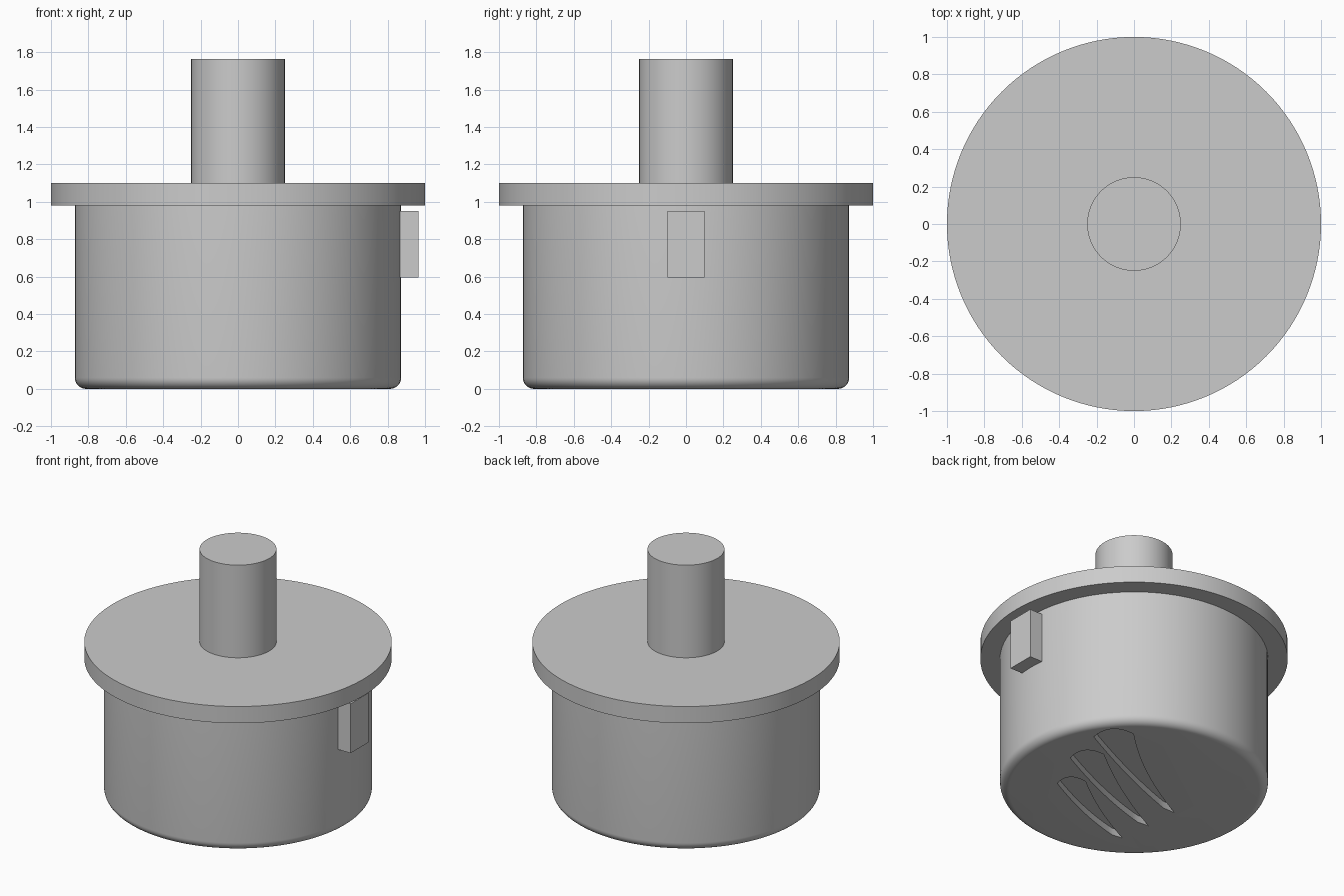
import bpy
import bmesh
import math
from mathutils import Vector

if "Cube" in bpy.data.objects:
    bpy.data.objects.remove(bpy.data.objects["Cube"])

grey = bpy.data.materials.new("plain grey")
grey.use_nodes = True
colour = (0.6, 0.6, 0.6, 1)
grey.diffuse_color = colour
grey.node_tree.nodes["Principled BSDF"].inputs["Base Color"].default_value = colour


def finish(name, bm):
    """Turn a bmesh into a named grey object."""
    bmesh.ops.recalc_face_normals(bm, faces=bm.faces)
    mesh = bpy.data.meshes.new(name)
    bm.to_mesh(mesh)
    bm.free()
    mesh.materials.append(grey)
    obj = bpy.data.objects.new(name, mesh)
    bpy.context.collection.objects.link(obj)
    return obj


def activate(obj):
    bpy.ops.object.select_all(action='DESELECT')
    obj.select_set(True)
    bpy.context.view_layer.objects.active = obj


def lathe(name, profile, segments=128):
    """Revolve (radius, z) points and close both ends with flat caps."""
    bm = bmesh.new()
    rings = []
    for r, z in profile:
        angles = [math.tau * i / segments for i in range(segments)]
        rings.append([bm.verts.new((r * math.cos(a), r * math.sin(a), z)) for a in angles])
    for low, high in zip(rings, rings[1:]):
        for i in range(segments):
            j = (i + 1) % segments
            bm.faces.new((low[i], low[j], high[j], high[i]))
    bm.faces.new(rings[0])
    bm.faces.new(rings[-1])
    return finish(name, bm)


def arc_through(a, m, b, steps=14):
    """Quadratic curve through three points, leaving out the last one."""
    a, m, b = Vector(a), Vector(m), Vector(b)
    c = 2 * m - (a + b) / 2
    ts = [i / steps for i in range(steps)]
    return [(1 - t) ** 2 * a + 2 * t * (1 - t) * c + t * t * b for t in ts]


def groove_cutter(left, left_mid, tip, right_mid, right, cap, depth=0.05):
    """Curved, tapering blade that cuts a pocket into the underside."""
    blunt = Vector(tip) + Vector((0.03, -0.02))
    outline = arc_through(left, left_mid, blunt)
    outline += arc_through(tip, right_mid, right)
    outline += arc_through(right, cap, left)
    bm = bmesh.new()
    face = bm.faces.new([bm.verts.new((p.x, p.y, -0.1)) for p in outline])
    top = bmesh.ops.extrude_face_region(bm, geom=[face])["geom"]
    verts = [v for v in top if isinstance(v, bmesh.types.BMVert)]
    bmesh.ops.translate(bm, verts=verts, vec=(0, 0, 0.1 + depth))
    return finish("groove_cutter", bm)


# Round body with a filleted lower rim
R, FILLET = 0.872, 0.06
rim = [math.pi / 2 * i / 8 for i in range(9)]
body = lathe("body", [(R - FILLET + FILLET * math.sin(a), FILLET - FILLET * math.cos(a))
                      for a in rim] + [(R, 0.98)])

# Three curved grooves in the underside
grooves = [
    ((0.43, -0.263), (0.028, -0.452), (-0.35, -0.534),
     (-0.005, -0.346), (0.308, -0.124), (0.424, -0.148)),
    ((0.58, 0.046), (0.078, -0.189), (-0.378, -0.304),
     (0.046, -0.064), (0.442, 0.221), (0.571, 0.184)),
    ((0.64, 0.355), (0.106, 0.096), (-0.397, -0.064),
     (0.074, 0.221), (0.465, 0.549), (0.613, 0.511)),
]
for points in grooves:
    cutter = groove_cutter(*points)
    activate(body)
    mod = body.modifiers.new("groove", 'BOOLEAN')
    mod.operation = 'DIFFERENCE'
    mod.solver = 'EXACT'
    mod.object = cutter
    bpy.ops.object.modifier_apply(modifier=mod.name)
    bpy.data.objects.remove(cutter)

# Flange and stem
flange = lathe("flange", [(1, 0.98), (1, 1.1)])
stem = lathe("stem", [(0.25, 1.1), (0.25, 1.765)])

# Locating key on the left side
bm = bmesh.new()
bmesh.ops.create_cube(bm, size=1)
bmesh.ops.scale(bm, verts=bm.verts, vec=(0.165, 0.2, 0.355))
bmesh.ops.translate(bm, verts=bm.verts, vec=(0.8825, 0, 0.7725))
finish("locating_key", bm)

for part in (body, flange, stem):
    activate(part)
    bpy.ops.object.shade_smooth_by_angle(angle=math.radians(30))
